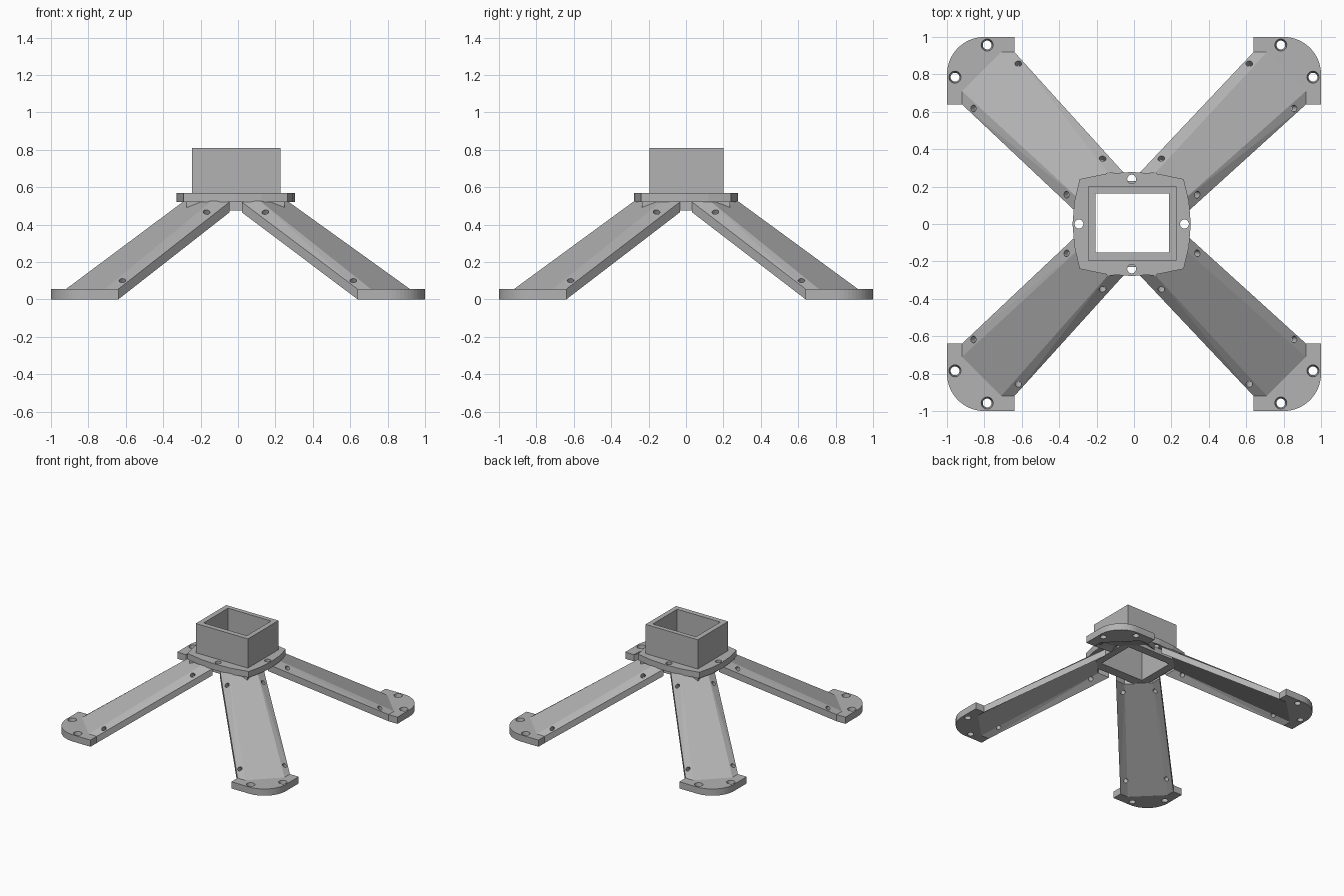
import bpy, bmesh, math
from mathutils import Vector

if "Cube" in bpy.data.objects:
    bpy.data.objects.remove(bpy.data.objects["Cube"])

grey = bpy.data.materials.new("matte grey")
grey.diffuse_color = (0.45, 0.45, 0.45, 1)
grey.use_nodes = True
grey.node_tree.nodes["Principled BSDF"].inputs["Base Color"].default_value = grey.diffuse_color
CX = -0.0125          # the hub sits slightly left of centre
FOOT = 0.055          # foot plate and leg sheet thickness


def finish(bm, name):
    bmesh.ops.recalc_face_normals(bm, faces=bm.faces)
    me = bpy.data.meshes.new(name)
    bm.to_mesh(me)
    bm.free()
    ob = bpy.data.objects.new(name, me)
    me.materials.append(grey)
    bpy.context.collection.objects.link(ob)
    return ob


def prism(name, pts, z0, z1):
    bm = bmesh.new()
    f = bm.faces.new([bm.verts.new((x, y, z0)) for x, y in pts])
    r = bmesh.ops.extrude_face_region(bm, geom=[f])
    for v in r["geom"]:
        if isinstance(v, bmesh.types.BMVert):
            v.co.z = z1
    return finish(bm, name)


def drills(name, items):
    """One cutter made of cones: (centre, axis, bottom radius, top radius, depth)."""
    bm = bmesh.new()
    for c, axis, r1, r2, d in items:
        m = Vector((0, 0, 1)).rotation_difference(Vector(axis)).to_matrix().to_4x4()
        m.translation = c
        bmesh.ops.create_cone(bm, cap_ends=True, segments=20, radius1=r1,
                              radius2=r2, depth=d, matrix=m)
    return finish(bm, name)


def cut(ob, cutter):
    mod = ob.modifiers.new("cut", 'BOOLEAN')
    mod.object = cutter
    mod.operation = 'DIFFERENCE'
    mod.solver = 'EXACT'
    cutter.hide_render = True
    cutter.hide_viewport = True
    cutter.display_type = 'WIRE'


def rect(x0, x1, y0, y1):
    return [(x0, y0), (x1, y0), (x1, y1), (x0, y1)]


def bulged(hx, hy, bulge, n=4):
    """Rectangle outline whose four sides bow outwards (or inwards)."""
    cs = [(-hx, -hy), (hx, -hy), (hx, hy), (-hx, hy)]
    out = []
    for i in range(4):
        a, b = Vector(cs[i]), Vector(cs[(i + 1) % 4])
        d = (b - a).normalized()
        nrm = Vector((d.y, -d.x))
        for k in range(n):
            t = k / n
            p = a.lerp(b, t) + nrm * bulge * 4 * t * (1 - t)
            out.append((p.x + CX, p.y))
    return out


# hub: socket tube, bolt flange and the lower ring joining the legs
opening = prism("opening_cutter", rect(-0.205, 0.187, -0.153, 0.163), 0.3, 1.0)
tube = prism("socket_tube", rect(-0.247, 0.227, -0.195, 0.2), 0.56, 0.81)
flange = prism("bolt_flange", bulged(0.278, 0.24, 0.038), 0.52, 0.57)
ring = prism("lower_ring", bulged(0.262, 0.235, -0.005), 0.475, 0.525)
for part in (tube, flange, ring):
    cut(part, opening)
up = (0, 0, 1)
cut(flange, drills("flange_drill", [((CX + x, y, 0.545), up, 0.024, 0.024, 0.2)
    for x, y in ((0.282, 0), (-0.282, 0), (0, 0.24), (0, -0.24))]))

# leg sheet stations in diagonal coordinates: u outward, v sideways, z height
EDGE_OUT, FOLD_OUT = (1.103, 0.198, FOOT), (1.153, 0.148, FOOT)
EDGE_IN, FOLD_IN = (0.21, 0.163, 0.52), (0.285, 0.104, 0.527)


def place(p, s, sx, sy):
    u, v, z = p
    x, y = (u + s * v) / math.sqrt(2), (u - s * v) / math.sqrt(2)
    k = max(0, (1.1 - u) / 0.85)           # follow the hub offset
    return Vector((sx * x + CX * min(k, 1), sy * y, z))


def leg(name, sx, sy):
    bm = bmesh.new()
    rows = []
    for fold, edge in ((FOLD_IN, EDGE_IN), (FOLD_OUT, EDGE_OUT)):
        top = [place(edge, 1, sx, sy), place(fold, 1, sx, sy),
               place(fold, -1, sx, sy), place(edge, -1, sx, sy)]
        low = [p - Vector((0, 0, FOOT)) for p in reversed(top)]
        rows.append([bm.verts.new(p) for p in top + low])
    a, b = rows
    for i in range(8):
        j = (i + 1) % 8
        bm.faces.new((a[i], a[j], b[j], b[i]))
    for r in rows:                          # end caps, one quad per strip
        for i in range(3):
            bm.faces.new((r[i], r[i + 1], r[6 - i], r[7 - i]))
    bmesh.ops.triangulate(bm, faces=[f for f in bm.faces])
    ob = finish(bm, name)
    # screw holes square to each side strip
    holes = []
    for s in (1, -1):
        e0, e1, f1 = (place(p, s, sx, sy) for p in (EDGE_IN, EDGE_OUT, FOLD_OUT))
        n = (e1 - e0).cross(f1 - e1).normalized()
        n = n if n.z > 0 else -n
        for u, v, z in ((1.04, 0.167, 0.115), (0.35, 0.128, 0.47)):
            holes.append((place((u, v, z - 0.02), s, sx, sy), n, 0.018, 0.018, 0.2))
    cut(ob, drills(name + "_drill", holes))


# foot plate: square corner with a large outer rounding, notched for the leg
R = 0.2
outline = [(0.64, 0.92), (0.64, 1)]
outline += [(1 - R + R * math.sin(a), 1 - R + R * math.cos(a))
            for a in (math.pi / 2 * i / 14 for i in range(15))]
outline += [(1, 0.64), (0.92, 0.64), (0.92, 0.71), (0.71, 0.92)]

for fb, sy in (("front", -1), ("back", 1)):
    for lr, sx in (("left", -1), ("right", 1)):
        tag = fb + "_" + lr
        leg(tag + "_leg", sx, sy)
        foot = prism(tag + "_foot", [(sx * x, sy * y) for x, y in outline], 0, FOOT)
        cut(foot, drills(tag + "_foot_drill",
            [((sx * x, sy * y, FOOT / 2), up, 0.023, 0.033, FOOT + 0.01)
             for x, y in ((0.957, 0.785), (0.785, 0.957))]))
